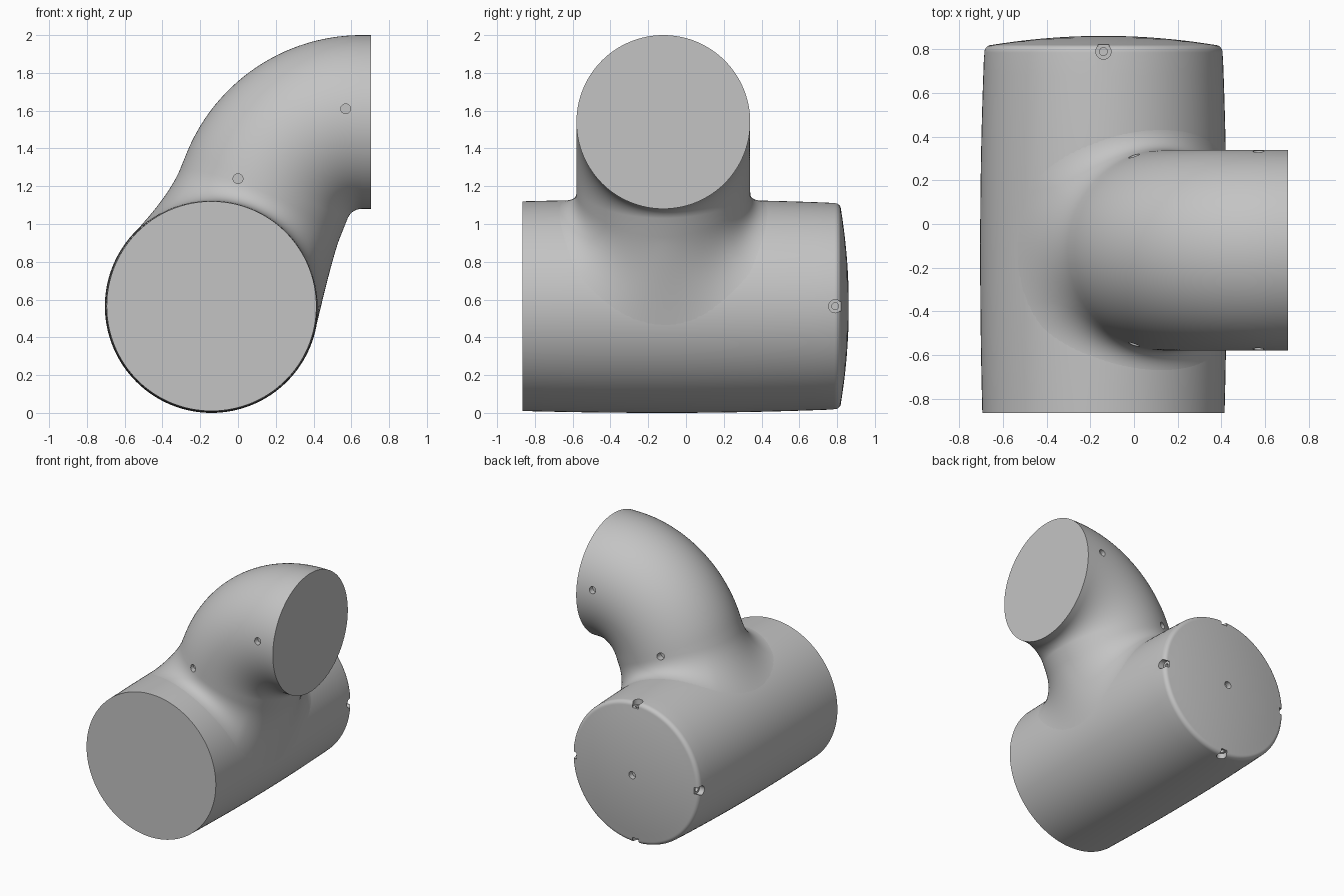
import bpy, bmesh
from math import sin, cos, pi, radians, sqrt
from mathutils import Vector, Matrix

if "Cube" in bpy.data.objects:
    bpy.data.objects.remove(bpy.data.objects["Cube"], do_unlink=True)

grey = bpy.data.materials.new("plain_grey")
grey.use_nodes = True
grey.diffuse_color = (0.55, 0.55, 0.55, 1)
grey.node_tree.nodes["Principled BSDF"].inputs["Base Color"].default_value = grey.diffuse_color

SIDES = 128
AXIS_X, AXIS_Z = -0.14, 0.565      # body axis, parallel to y
ARM_Y, ARM_R = -0.12, 0.46         # elbow plane and radius
BEND = Vector((0.655, ARM_Y, 1.0))  # centre of the elbow bend
BEND_R = 0.54
START = radians(22)


def link(name, bm):
    bmesh.ops.recalc_face_normals(bm, faces=bm.faces)
    mesh = bpy.data.meshes.new(name)
    bm.to_mesh(mesh)
    bm.free()
    obj = bpy.data.objects.new(name, mesh)
    bpy.context.collection.objects.link(obj)
    return obj


def loft(name, rings):
    """Skin a list of closed rings and cap both ends."""
    bm = bmesh.new()
    rows = [[bm.verts.new(p) for p in ring] for ring in rings]
    for a, b in zip(rows, rows[1:]):
        for i in range(SIDES):
            j = (i + 1) % SIDES
            bm.faces.new((a[i], a[j], b[j], b[i]))
    bm.faces.new(rows[0])
    bm.faces.new(rows[-1])
    obj = link(name, bm)
    obj.data.materials.append(grey)
    return obj


def cut(target, cutter):
    cutter.hide_render = True
    mod = target.modifiers.new("cut", 'BOOLEAN')
    mod.operation = 'DIFFERENCE'
    mod.solver = 'EXACT'
    mod.object = cutter
    bpy.context.view_layer.objects.active = target
    bpy.ops.object.modifier_apply(modifier=mod.name)
    bpy.data.objects.remove(cutter, do_unlink=True)


def drill(target, start, end, radius):
    """Cut a round hole between two points."""
    axis = end - start
    place = Matrix.Translation((start + end) / 2) @ axis.to_track_quat('Z', 'Y').to_matrix().to_4x4()
    bm = bmesh.new()
    bmesh.ops.create_cone(bm, cap_ends=True, segments=24, radius1=radius,
                          radius2=radius, depth=axis.length, matrix=place)
    cut(target, link("hole_cutter", bm))


def body_radius(y):
    t = y - ARM_Y
    return 0.565 - (0.010 * (t / 0.745) ** 2 if t < 0 else 0.018 * (t / 0.9) ** 2)


# Body: slightly barrelled cylinder with a rounded shoulder and domed back
profile = [(body_radius(y), y) for y in [-0.865 + 1.65 * i / 16 for i in range(17)]]
profile += [(0.515 + 0.032 * cos(a), 0.785 + 0.035 * sin(a))
            for a in [pi / 2 * i / 6 for i in range(1, 6)]]
profile += [(0.515 * k, 0.82 + 0.042 * (1 - k * k))
            for k in [1 - 0.9 * i / 9 for i in range(10)]]
angles = [2 * pi * i / SIDES for i in range(SIDES)]
body = loft("body", [[Vector((AXIS_X + r * cos(a), y, AXIS_Z + r * sin(a))) for a in angles]
                     for r, y in profile])


# Elbow: straight mouth, bend, then a fillet that flares onto the body
def elbow_ring(phi, shift=0.0):
    out = Vector((-cos(phi), 0, sin(phi)))
    centre = BEND + BEND_R * out + Vector((shift, 0, 0))
    return [centre + ARM_R * (-cos(a) * out + Vector((0, sin(a), 0))) for a in angles]


rings = [elbow_ring(pi / 2, 0.05)]
rings += [elbow_ring(pi / 2 + (START - pi / 2) * i / 28) for i in range(29)]
down = Vector((-sin(START), 0, -cos(START)))
arm_centre = BEND + BEND_R * Vector((-cos(START), 0, sin(START)))


def fillet(p):
    """Curve from a point on the elbow to the body surface."""
    q = Vector((p.x - AXIS_X, 0, p.z - AXIS_Z))
    b = -q.dot(down)
    reach = b - sqrt(b * b - q.length_squared + 0.562 ** 2)
    hit = p + down * reach
    normal = Vector((hit.x - AXIS_X, 0, hit.z - AXIS_Z)).normalized()
    side = p - arm_centre
    side = (side - normal * side.dot(normal)).normalized()
    end = hit + side * min(0.75 * reach, 0.2)
    normal = Vector((end.x - AXIS_X, 0, end.z - AXIS_Z)).normalized()
    end = Vector((AXIS_X, end.y, AXIS_Z)) + normal * (body_radius(end.y) - 0.001)
    first = 0.25 * reach
    bend = (end - p).dot(normal) / down.dot(normal)
    corner = p + down * min(max(bend, first + 0.01), reach)
    begin = p + down * first
    steps = [i / 14 for i in range(15)]
    return [begin * (1 - t) ** 2 + corner * 2 * t * (1 - t) + end * t * t for t in steps]


rings += [list(r) for r in zip(*[fillet(p) for p in rings[-1]])]
core = Vector((AXIS_X, ARM_Y, AXIS_Z))
rings.append([p.lerp(core, 0.9) for p in rings[-1]])
elbow = loft("elbow", rings)

# Screw holes on both flanks of the elbow
for x, z, depth in ((0.0, 1.24, 0.43), (0.57, 1.61, 0.455)):
    for s in (-1, 1):
        drill(elbow, Vector((x, ARM_Y + s * (depth - 0.04), z)),
              Vector((x, ARM_Y + s * (depth + 0.06), z)), 0.026)

# Back plate: centre hole and four shoulder notches with screw holes
drill(body, Vector((AXIS_X, 0.82, AXIS_Z)), Vector((AXIS_X, 0.9, AXIS_Z)), 0.028)
for k in range(4):
    out = Vector((cos(k * pi / 2), 0, sin(k * pi / 2)))
    foot = Vector((AXIS_X, 0.79, AXIS_Z))
    drill(body, foot + out * 0.505, foot + out * 0.62, 0.035)
    bm = bmesh.new()
    turn = Matrix.Rotation(-k * pi / 2, 4, 'Y')
    bmesh.ops.create_cube(bm, size=1, matrix=Matrix.Translation(foot) @ turn
                          @ Matrix.Translation((0.5625, 0.035, 0))
                          @ Matrix.Diagonal((0.115, 0.07, 0.05, 1)))
    cut(body, link("notch_cutter", bm))
    drill(body, foot + out * 0.46, foot + out * 0.53, 0.018)

# Smooth shading with crisp rims
for obj in (body, elbow):
    bpy.ops.object.select_all(action='DESELECT')
    obj.select_set(True)
    bpy.context.view_layer.objects.active = obj
    bpy.ops.object.shade_smooth_by_angle(angle=radians(30))
